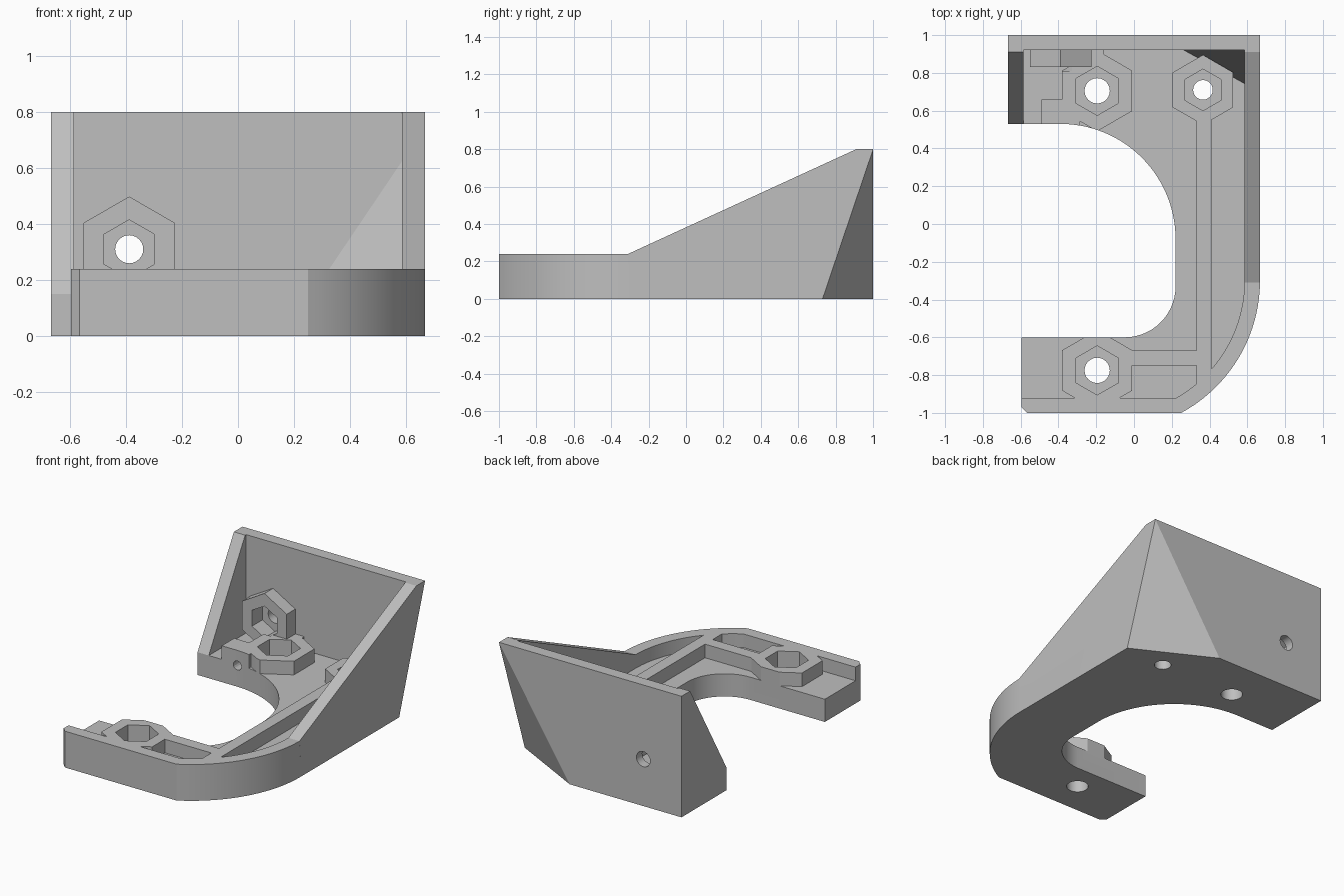
import bpy, bmesh
from math import sin, cos, pi, radians
from mathutils import Vector

if "Cube" in bpy.data.objects:
    bpy.data.objects.remove(bpy.data.objects["Cube"], do_unlink=True)

grey = bpy.data.materials.new("light_grey_plastic")
grey.use_nodes = True
COLOUR = (0.52, 0.52, 0.52, 1)
grey.diffuse_color = COLOUR
grey.node_tree.nodes["Principled BSDF"].inputs["Base Color"].default_value = COLOUR

AXES = {"x": lambda u, v, w: (w, u, v),
        "y": lambda u, v, w: (u, w, v),
        "z": lambda u, v, w: (u, v, w)}


def finish(name, bm):
    bmesh.ops.recalc_face_normals(bm, faces=bm.faces)
    mesh = bpy.data.meshes.new(name)
    bm.to_mesh(mesh)
    bm.free()
    mesh.materials.append(grey)
    obj = bpy.data.objects.new(name, mesh)
    bpy.context.scene.collection.objects.link(obj)
    return obj


def prism(name, points, low, high, axis="z"):
    """Extrude a 2D outline along an axis."""
    bm = bmesh.new()
    place = AXES[axis]
    a = [bm.verts.new(place(u, v, low)) for u, v in points]
    b = [bm.verts.new(place(u, v, high)) for u, v in points]
    n = len(points)
    bm.faces.new(a)
    bm.faces.new(b)
    for i in range(n):
        j = (i + 1) % n
        bm.faces.new((a[i], a[j], b[j], b[i]))
    return finish(name, bm)


def hull(name, points):
    bm = bmesh.new()
    for p in points:
        bm.verts.new(p)
    bmesh.ops.convex_hull(bm, input=bm.verts)
    return finish(name, bm)


def arc(cx, cy, r, start, end, steps=20):
    angles = [radians(start + (end - start) * i / steps) for i in range(steps + 1)]
    return [(cx + r * cos(t), cy + r * sin(t)) for t in angles]


def ring(cx, cy, r, n):
    return [(cx + r * sin(2 * pi * i / n), cy + r * cos(2 * pi * i / n)) for i in range(n)]


def rect(x0, x1, y0, y1):
    return [(x0, y0), (x1, y0), (x1, y1), (x0, y1)]


def combine(target, tool, operation):
    """Apply a boolean and discard the tool."""
    mod = target.modifiers.new("join", "BOOLEAN")
    mod.object, mod.operation, mod.solver = tool, operation, "EXACT"
    deps = bpy.context.evaluated_depsgraph_get()
    mesh = bpy.data.meshes.new_from_object(target.evaluated_get(deps))
    target.modifiers.clear()
    target.data = mesh
    bpy.data.objects.remove(tool, do_unlink=True)


FLOOR, RIM, TOP = 0.15, 0.24, 0.8
SIDE, INNER = 0.667, 0.585

# C-shaped base
outline = ([(-SIDE, 1), (SIDE, 1)] + arc(-0.129, -0.3, 0.796, 0, -61.6)
           + [(-0.565, -1), (-0.595, -0.97), (-0.595, -0.6)]
           + arc(-0.05, -0.33, 0.27, -90, 0, 14)
           + arc(-0.39, -0.08, 0.61, 0, 90, 28) + [(-SIDE, 0.53)])
body = prism("corner_bracket", outline, 0, RIM)

# Pocket inside the rim, leaving bosses and ribs standing
pocket = prism("pocket", [(-0.8, 0.92), (INNER, 0.92)]
               + arc(-0.129, -0.3, 0.714, 0, -60.3) + [(-0.8, -0.92)], FLOOR, 1)
# x, y, boss radius, nut radius, hole radius
bosses = [(-0.195, 0.705, 0.214, 0.13, 0.067),
          (0.365, 0.71, 0.185, 0.11, 0.052),
          (-0.195, -0.775, 0.214, 0.13, 0.067)]
for x, y, r, nut, hole in bosses:
    combine(pocket, prism("boss", ring(x, y, r, 6), 0.1, RIM), "DIFFERENCE")
ribs = [(0.33, 0.41, -0.85, 0.65), (-0.1, 0.36, -0.75, -0.67),
        (-0.49, -0.285, 0.4, 0.66), (-0.25, -0.16, 0.82, 0.95)]
for r in ribs:
    combine(pocket, prism("rib", rect(*r), 0.1, RIM), "DIFFERENCE")
combine(body, pocket, "DIFFERENCE")

# Back wall and sloping side walls
walls = [
    prism("back_wall", rect(-SIDE, SIDE, 0, TOP), 0.92, 1, "y"),
    prism("right_wall", [(-0.31, RIM), (0.91, TOP), (1, TOP), (1, 0.1), (-0.3, 0.1)],
          INNER, SIDE, "x"),
    prism("left_wall", [(0.53, FLOOR), (0.91, TOP), (1, TOP), (1, 0.05), (0.53, 0.05)],
          -SIDE, -INNER, "x"),
    # Slanted filler behind the cut corner
    hull("corner_filler", [(0.213, 0.93, 0.1), (0.63, 0.93, 0.1), (0.63, 0.70, 0.1),
                           (0.213, 0.96, 0.1), (0.63, 0.96, 0.1),
                           (0.591, 0.93, 0.66), (0.63, 0.93, 0.7)]),
    prism("wall_boss", ring(-0.388, 0.31, 0.188, 6), 0.83, 0.95, "y"),
]
for wall in walls:
    combine(body, wall, "UNION")

# Nut recesses and screw holes
for x, y, r, nut, hole in bosses:
    combine(body, prism("nut_recess", ring(x, y, nut, 6), 0.11, 0.5), "DIFFERENCE")
    combine(body, prism("screw_hole", ring(x, y, hole, 24), -0.2, 0.3), "DIFFERENCE")
combine(body, prism("wall_recess", ring(-0.388, 0.31, 0.105, 6), 0.81, 0.94, "y"), "DIFFERENCE")
combine(body, prism("wall_hole", ring(-0.388, 0.31, 0.05, 24), 0.85, 1.2, "y"), "DIFFERENCE")
combine(body, prism("pin_hole", ring(-0.375, 0.14, 0.03, 16), 0.4, 0.64, "y"), "DIFFERENCE")

# Slanted cut across the back right corner
apex = Vector((SIDE, 1, TOP - 0.002))
down_side = Vector((SIDE, 0.73, 0)) - apex
down_back = Vector((0.15, 1, 0)) - apex
normal = down_side.cross(down_back).normalized()
if normal.x < 0:
    normal.negate()
mid = apex + (down_side + down_back) / 2
u = (down_back - down_side).normalized()
v = normal.cross(u)
corners = [mid + u * a + v * b for a in (-2, 2) for b in (-2, 2)]
combine(body, hull("corner_cut", corners + [c + normal for c in corners]), "DIFFERENCE")

# Smooth arcs, sharp edges
bpy.ops.object.select_all(action="DESELECT")
body.select_set(True)
bpy.context.view_layer.objects.active = body
bpy.ops.object.shade_smooth_by_angle(angle=radians(20))
